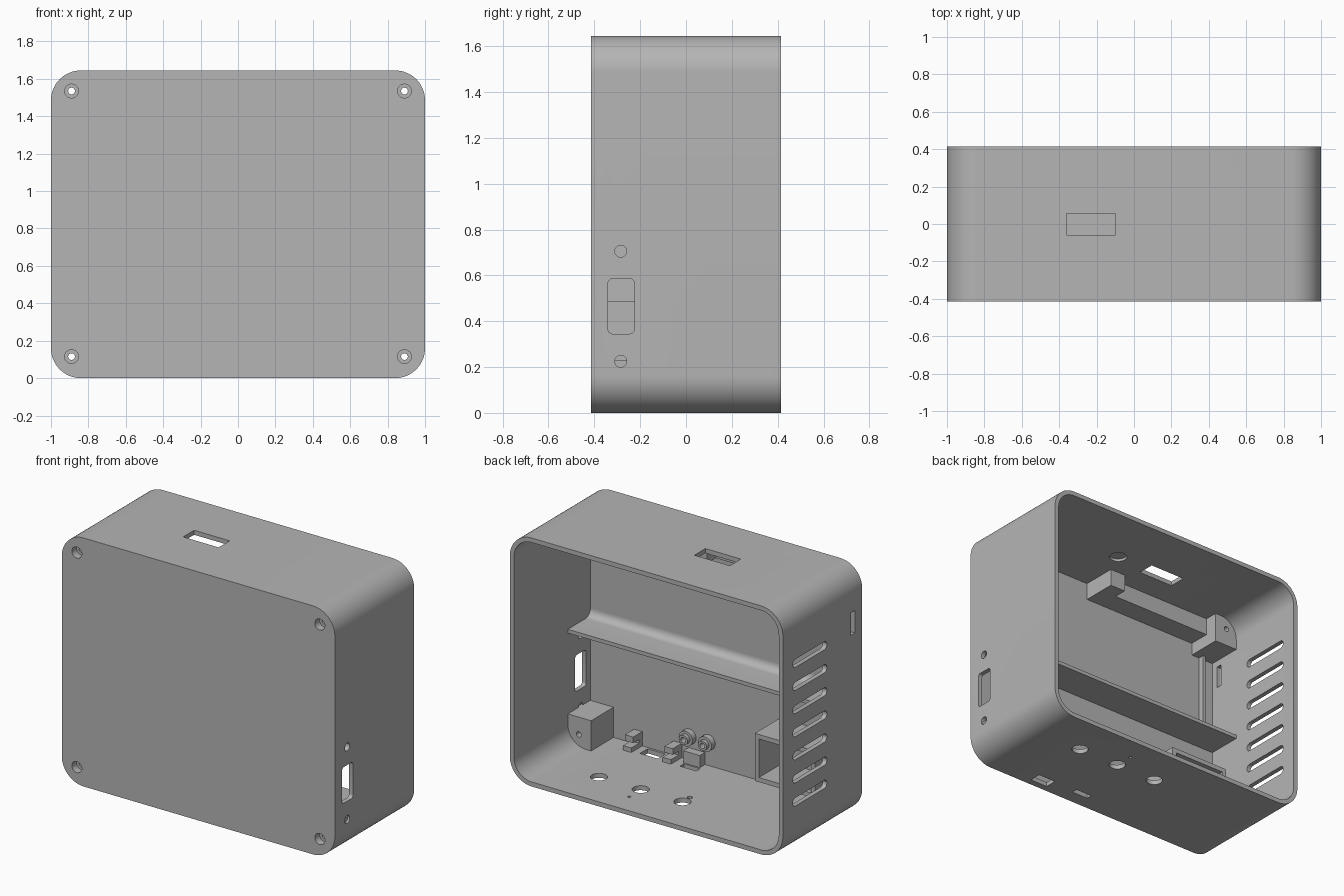
import bpy, bmesh, math

if "Cube" in bpy.data.objects:
    bpy.data.objects.remove(bpy.data.objects["Cube"])

grey = bpy.data.materials.new("plain_grey")
grey.use_nodes = True
grey.diffuse_color = (0.46, 0.46, 0.46, 1)
grey.node_tree.nodes["Principled BSDF"].inputs["Base Color"].default_value = (0.46, 0.46, 0.46, 1)

W, H, D = 1.0, 1.645, 0.415      # half width, height, half depth
T, R = 0.03, 0.16                # wall thickness, corner radius
FRONT = -D + T                   # inner face of front wall
BACK = -0.15                     # rear end of the inner posts


def arc(cx, cy, r, a0, a1, n):
    return [(cx + r * math.cos(math.radians(a0 + (a1 - a0) * i / n)),
             cy + r * math.sin(math.radians(a0 + (a1 - a0) * i / n))) for i in range(n + 1)]


def circle(cx, cy, r, n=24):
    return arc(cx, cy, r, 0, 360, n)[:-1]


def rect(x0, x1, y0, y1, r=0, n=6):
    if not r:
        return [(x0, y0), (x1, y0), (x1, y1), (x0, y1)]
    return (arc(x1 - r, y1 - r, r, 0, 90, n) + arc(x0 + r, y1 - r, r, 90, 180, n)
            + arc(x0 + r, y0 + r, r, 180, 270, n) + arc(x1 - r, y0 + r, r, 270, 360, n))


def add_prism(bm, axis, pts, t0, t1):
    """Extrude a 2D outline along an axis."""
    place = {"x": lambda a, b, t: (t, a, b),
             "y": lambda a, b, t: (a, t, b),
             "z": lambda a, b, t: (a, b, t)}[axis]
    lo = [bm.verts.new(place(a, b, t0)) for a, b in pts]
    hi = [bm.verts.new(place(a, b, t1)) for a, b in pts]
    faces = [bm.faces.new(lo), bm.faces.new(hi)]
    for i in range(len(pts)):
        j = (i + 1) % len(pts)
        faces.append(bm.faces.new((lo[i], lo[j], hi[j], hi[i])))
    bmesh.ops.recalc_face_normals(bm, faces=faces)


def build(name, *prisms):
    bm = bmesh.new()
    for p in prisms:
        add_prism(bm, *p)
    me = bpy.data.meshes.new(name)
    bm.to_mesh(me)
    bm.free()
    me.materials.append(grey)
    ob = bpy.data.objects.new(name, me)
    bpy.context.scene.collection.objects.link(ob)
    return ob


def activate(ob):
    bpy.ops.object.select_all(action="DESELECT")
    ob.select_set(True)
    bpy.context.view_layer.objects.active = ob


def cut(ob, cutter):
    mod = ob.modifiers.new("cut", "BOOLEAN")
    mod.operation, mod.solver, mod.object = "DIFFERENCE", "EXACT", cutter
    mod.use_self = True
    activate(ob)
    bpy.ops.object.modifier_apply(modifier=mod.name)


# Open-backed rounded shell
case = build("case_shell", ("y", rect(-W, W, 0, H, R, 16), -D, D))
cavity = build("cavity_cutter", ("y", rect(-W + T, W - T, T, H - T, R - T, 16), FRONT, D + 0.1))
cut(case, cavity)

# Wall openings
holes = [("z", rect(-0.36, -0.1, -0.06, 0.055), H - 0.1, H + 0.1),           # top slot
         ("z", circle(0.13, 0.0, 0.055), H - 0.1, H - 0.012),                # blind sensor pocket
         ("x", rect(-0.34, -0.225, 0.345, 0.585, 0.02), 0.9, 1.1),           # side socket
         ("x", rect(-0.34, -0.30, 1.22, 1.37), -1.1, -0.9),                  # narrow side slot
         ("z", rect(0.41, 0.54, -0.37, -0.29), -0.1, 0.1),                   # floor socket
         ("z", rect(0.12, 0.24, -0.32, -0.28), -0.1, 0.1),                   # floor slot
         ("z", circle(0.24, 0.25, 0.01, 12), -0.1, 0.1),
         ("z", circle(-0.063, 0.049, 0.016, 12), 0.015, 0.1)]
for z in (0.225, 0.705):
    holes.append(("x", circle(-0.285, z, 0.026), 0.9, 1.1))
for i in range(7):                                                           # vents
    z = 0.34 + 0.153 * i
    holes.append(("x", rect(-0.045, 0.31, z - 0.027, z + 0.027, 0.0265), -1.1, -0.9))
for i in range(3):                                                           # button holes
    holes.append(("z", circle(0.55 - 0.306 * i, 0.125, 0.052), -0.1, 0.1))
opening_cutter = build("opening_cutter", *holes)
cut(case, opening_cutter)

# Corner screw posts
post = [(0.8, 0.23), (0.985, 0.23)] + arc(0.84, 0.16, 0.145, 0, -90, 8) + [(0.8, 0.015)]
bores, posts = [], []
for side, sx in (("left", 1), ("right", -1)):
    for level, top in (("bottom", False), ("top", True)):
        pts = [(sx * x, H - z if top else z) for x, z in post]
        posts.append(build(f"{level}_{side}_screw_post", ("y", pts, FRONT - 0.01, BACK)))
        cz = H - 0.11 if top else 0.115
        bores += [("y", circle(sx * 0.89, cz, 0.018), -0.6, 0.1),
                  ("y", circle(sx * 0.89, cz, 0.037), -0.6, -D + 0.05)]
bore_cutter = build("screw_bore_cutter", *bores)
for ob in [case] + posts:
    cut(ob, bore_cutter)

# Filleted shelf across the front wall
shelf = ([(FRONT - 0.01, 0.765), (BACK, 0.765), (BACK, 0.79)]
         + arc(FRONT + 0.05, 0.84, 0.05, 270, 180, 8) + [(FRONT - 0.01, 0.84)])
build("shelf", ("x", shelf, -W + 0.02, W - 0.02))

# Upper supports on the front wall
build("top_middle_post", ("y", rect(-0.05, 0.065, 1.5, H - 0.02), FRONT - 0.01, BACK))
build("top_bar", ("y", rect(-0.81, -0.045, 1.5, H - 0.02), FRONT - 0.01, -0.24))
build("upright_rib", ("y", rect(-0.88, -0.86, 0.8, 1.5), FRONT - 0.01, FRONT + 0.04))

# Hollow holder fixed to the front wall
holder = build("open_holder", ("y", rect(-0.86, -0.42, 0.17, 0.485), FRONT - 0.01, -0.12))
holder_cutter = build("holder_cutter", ("y", rect(-0.83, -0.45, 0.2, 0.455), FRONT, 0))
cut(holder, holder_cutter)

# Board clips: two jaws on a spine, either side of the floor socket
for name, x in (("left_clip", 0.62), ("right_clip", 0.33)):
    build(name,
          ("y", rect(x - 0.03, x + 0.03, 0.02, 0.06), FRONT - 0.01, -0.27),
          ("y", rect(x - 0.03, x + 0.03, 0.085, 0.125), FRONT - 0.01, -0.29),
          ("y", rect(x - 0.03, x + 0.03, 0.05, 0.095), FRONT - 0.01, -0.35))
build("stop_block", ("y", rect(0.13, 0.25, 0.02, 0.11), FRONT - 0.01, -0.33))

# Round standoffs on the front wall
standoffs = [build("standoff", ("y", circle(x, 0.185, 0.05), FRONT - 0.01, -0.345),
                   ("y", circle(x, 0.185, 0.032), -0.35, -0.32)) for x in (0.245, 0.105)]
standoff_cutter = build("standoff_cutter",
                        *[("y", circle(x, 0.185, 0.018, 16), FRONT + 0.005, -0.2) for x in (0.245, 0.105)])
for ob in standoffs:
    cut(ob, standoff_cutter)

for cutter in (cavity, opening_cutter, bore_cutter, holder_cutter, standoff_cutter):
    bpy.data.objects.remove(cutter)

# Smooth the round surfaces, keep edges crisp
for ob in bpy.context.scene.objects:
    if ob.type == "MESH":
        activate(ob)
        bpy.ops.object.shade_smooth_by_angle(angle=math.radians(30))
